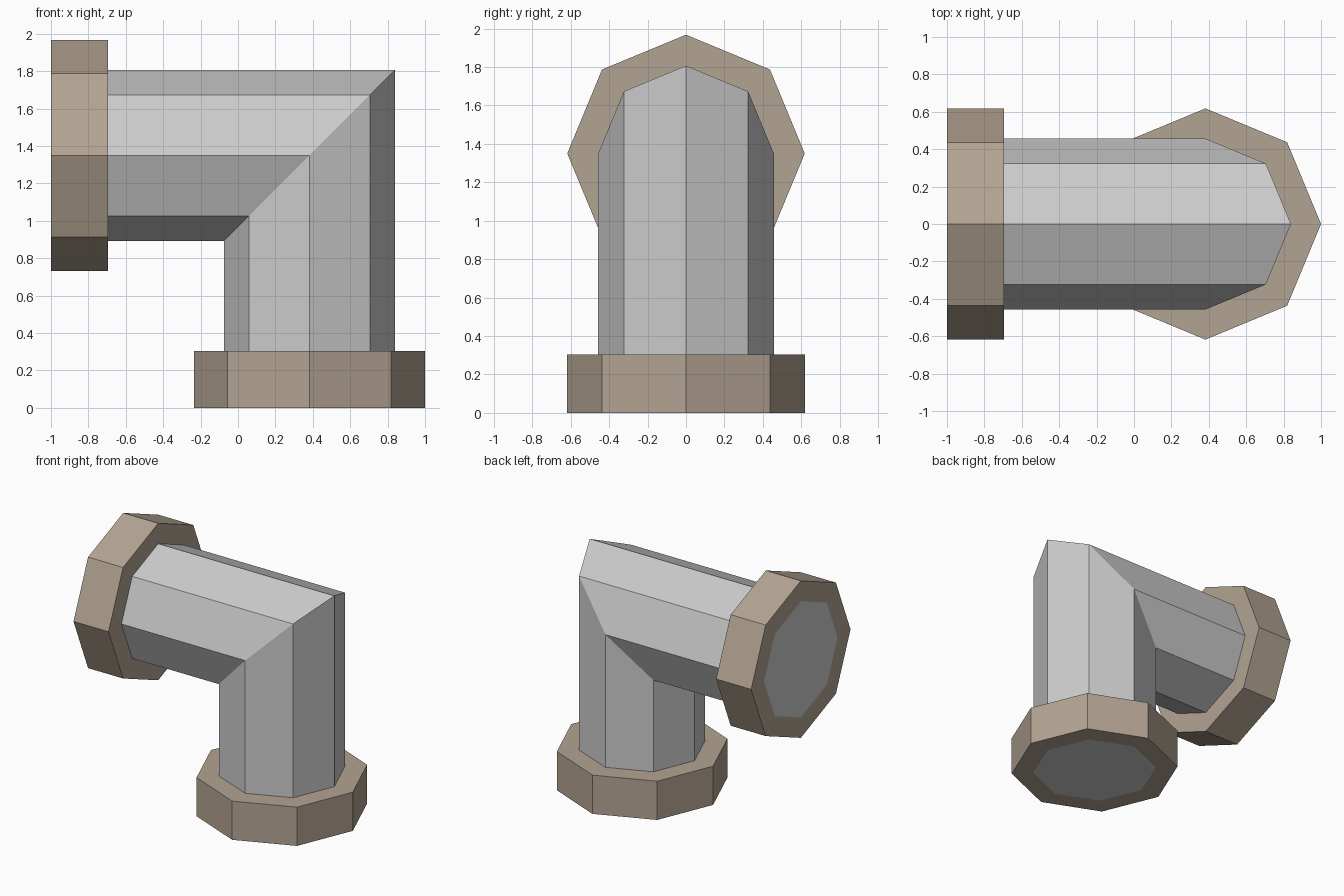
import bpy, bmesh
from math import cos, sin, pi

if "Cube" in bpy.data.objects:
    bpy.data.objects.remove(bpy.data.objects["Cube"])

SIDES = 8
CX, CZ = 0.382, 1.35            # axis of the upright leg, axis of the level leg
PIPE_R, FLANGE_R, FLANGE_T = 0.457, 0.618, 0.305


def octagon(r):
    return [(r * cos(2 * pi * i / SIDES), r * sin(2 * pi * i / SIDES)) for i in range(SIDES)]


def upright(r, z):
    return [(CX + u, v, z) for u, v in octagon(r)]


def level(r, x):
    return [(x, v, CZ + u) for u, v in octagon(r)]


def loft(name, loops, closed=False, mat=None):
    """Bridge successive loops; cap the ends, or join last to first."""
    bm = bmesh.new()
    rings = [[bm.verts.new(p) for p in loop] for loop in loops]
    pairs = list(zip(rings, rings[1:]))
    if closed:
        pairs.append((rings[-1], rings[0]))
    else:
        bm.faces.new(rings[0])
        bm.faces.new(rings[-1])
    for a, b in pairs:
        for i in range(SIDES):
            j = (i + 1) % SIDES
            bm.faces.new((a[i], a[j], b[j], b[i]))
    bmesh.ops.recalc_face_normals(bm, faces=bm.faces)
    mesh = bpy.data.meshes.new(name)
    bm.to_mesh(mesh)
    bm.free()
    obj = bpy.data.objects.new(name, mesh)
    bpy.context.collection.objects.link(obj)
    if mat:
        mesh.materials.append(mat)
    return obj


# Mitred elbow pipe
mitre = [(CX + u, v, CZ + u) for u, v in octagon(PIPE_R)]
loft("elbow_pipe", [upright(PIPE_R, 0), mitre, level(PIPE_R, -1)])

# Flange collars around both pipe ends
brown = bpy.data.materials.new("rusty_brown")
brown.diffuse_color = (0.45, 0.37, 0.29, 1)
brown.use_nodes = True
brown.node_tree.nodes["Principled BSDF"].inputs["Base Color"].default_value = brown.diffuse_color
for name, ring, start, end in (("bottom_flange", upright, 0, FLANGE_T),
                               ("side_flange", level, -1, -1 + FLANGE_T)):
    loft(name, [ring(PIPE_R, start), ring(FLANGE_R, start),
                ring(FLANGE_R, end), ring(PIPE_R, end)], closed=True, mat=brown)
